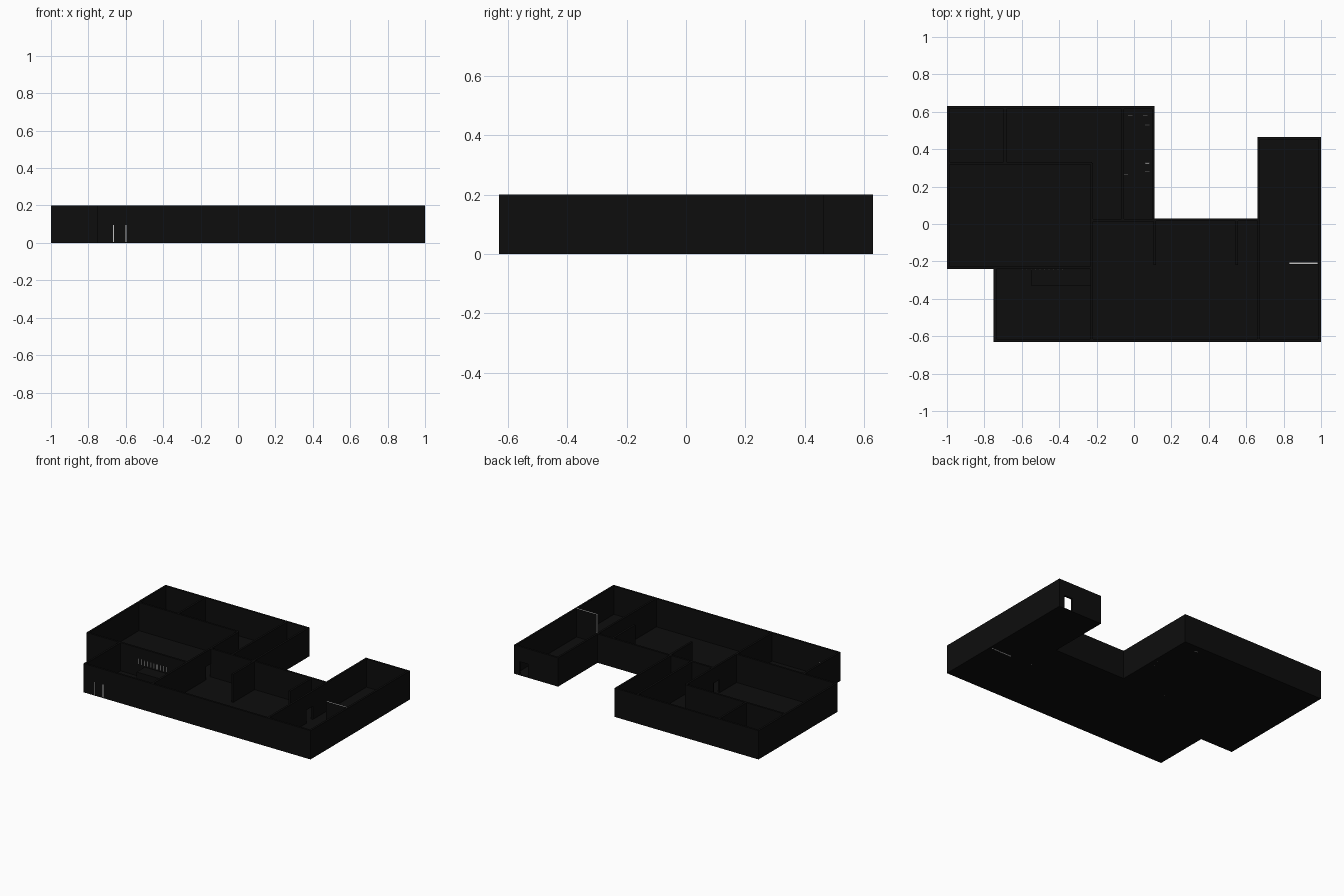
import bpy, bmesh

if "Cube" in bpy.data.objects:
    bpy.data.objects.remove(bpy.data.objects["Cube"])

H, T, DOOR = 0.2, 0.014, 0.095   # wall height, wall thickness, door height


def material(name, c):
    m = bpy.data.materials.new(name)
    m.diffuse_color = (*c, 1)
    m.use_nodes = True
    m.node_tree.nodes["Principled BSDF"].inputs["Base Color"].default_value = m.diffuse_color
    return m


BLACK = material("near black", (0.004, 0.004, 0.004))
GREY = material("light grey", (0.55, 0.55, 0.55))


def box(name, x0, x1, y0, y1, z0, z1, mat=BLACK):
    bm = bmesh.new()
    bmesh.ops.create_cube(bm, size=1)
    for v in bm.verts:
        v.co = ((x0 + x1) / 2 + v.co.x * (x1 - x0),
                (y0 + y1) / 2 + v.co.y * (y1 - y0),
                (z0 + z1) / 2 + v.co.z * (z1 - z0))
    me = bpy.data.meshes.new(name)
    bm.to_mesh(me)
    bm.free()
    me.materials.append(mat)
    ob = bpy.data.objects.new(name, me)
    bpy.context.collection.objects.link(ob)
    return ob


def wall(name, axis, at, a, b, side=0, door=None):
    """Wall along an axis; side shifts thickness, door=(from, to) leaves an opening."""
    lo, hi = at + (side - 1) * T / 2, at + (side + 1) * T / 2
    parts = [(a, b, 0, H)]
    if door:
        parts = [(a, door[0], 0, H), (door[1], b, 0, H), (door[0], door[1], DOOR, H)]
    for s, e, z0, z1 in parts:
        if axis == "x":
            box(name, s, e, lo, hi, z0, z1)
        else:
            box(name, lo, hi, s, e, z0, z1)


# Floor slabs following the stepped outline
for x0, x1, y0, y1 in [(-1, 0.11, -0.24, 0.63), (-0.75, 0.11, -0.63, -0.24),
                       (0.11, 0.66, -0.63, 0.03), (0.66, 1, -0.63, 0.465)]:
    box("floor", x0, x1, y0, y1, 0, 0.004)

# Outer walls, thickness inside the outline
wall("outer_wall", "x", 0.63, -1, 0.11, -1)
wall("outer_wall", "y", 0.11, 0.03, 0.63, -1)
wall("outer_wall", "x", 0.03, 0.11, 0.66, -1)
wall("outer_wall", "y", 0.66, 0.03, 0.465, 1)
wall("outer_wall", "x", 0.465, 0.66, 1, -1, door=(0.893, 0.958))
wall("outer_wall", "y", 1, -0.63, 0.465, -1)
wall("outer_wall", "x", -0.63, -0.75, 1, 1, door=(-0.669, -0.597))
wall("outer_wall", "y", -0.75, -0.63, -0.24, 1)
wall("outer_wall", "x", -0.24, -1, -0.75, 1)
wall("outer_wall", "y", -1, -0.24, 0.63, 1)

# Room partitions
wall("partition", "x", -0.233, -0.75, -0.225)
wall("partition", "x", 0.325, -1, -0.225)
wall("partition", "y", -0.69, 0.325, 0.63)
wall("partition", "y", -0.225, -0.63, 0.325, door=(-0.04, 0.03))
wall("partition", "x", 0.02, -0.225, 0.11)
wall("partition", "y", -0.06, 0.02, 0.63)
wall("partition", "y", 0.11, -0.22, 0.03)
wall("partition", "y", 0.55, -0.22, 0.03)
wall("partition", "y", 0.667, -0.63, 0.03, door=(-0.21, -0.14))

# Front door leaf with pale gaps either side
box("front_door", -0.664, -0.602, -0.628, -0.618, 0, DOOR)
for x in (-0.669, -0.602):
    box("door_gap", x, x + 0.005, -0.629, -0.617, 0, DOOR, GREY)

# Screen in the right wing: dark faces around a pale core
box("screen_core", 0.83, 0.985, -0.215, -0.206, 0, H, GREY)
for y in (-0.218, -0.206):
    box("screen_face", 0.832, 0.986, y, y + 0.003, 0, H)

# Counter in the front left room with pale slats above
box("counter", -0.55, -0.232, -0.33, -0.24, 0, 0.08)
for i in range(10):
    x = -0.6 + i * 0.024
    box("slat", x, x + 0.004, -0.243, -0.24, 0.09, 0.125, GREY)

# Pale edges of the door openings
box("door_edge", -0.232, -0.218, 0.026, 0.03, 0, 0.07, GREY)
box("door_edge", 0.66, 0.674, -0.21, -0.207, 0, 0.07, GREY)

# Small pale fittings in the washroom
for x, y in [(-0.02, 0.58), (0.06, 0.58), (0.07, 0.53),
             (0.07, 0.325), (0.07, 0.28), (-0.045, 0.265)]:
    box("fitting", x - 0.012, x + 0.012, y - 0.003, y + 0.003, 0, 0.06, GREY)
